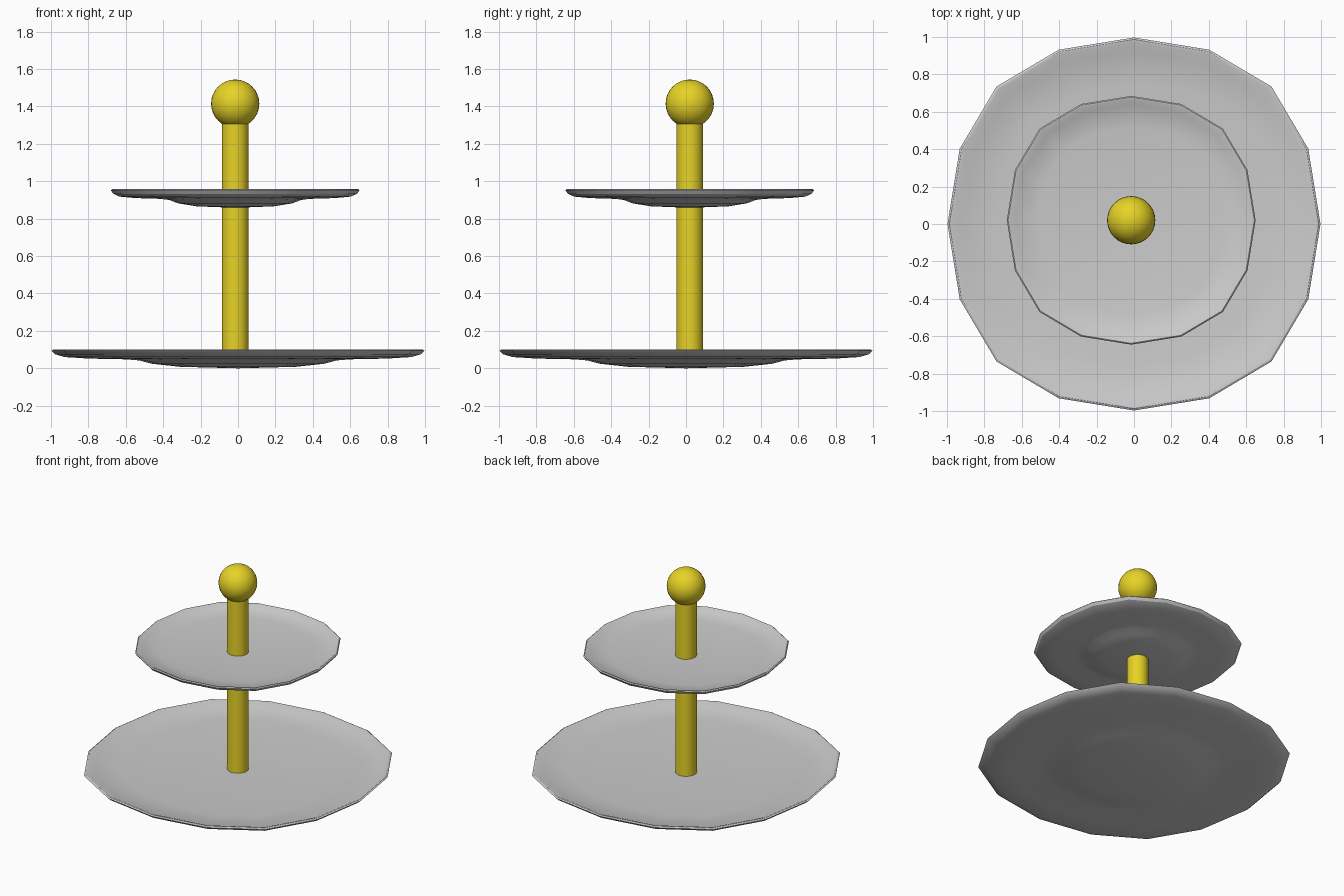
import bpy, bmesh
from math import pi, cos, sin, radians

if "Cube" in bpy.data.objects:
    bpy.data.objects.remove(bpy.data.objects["Cube"])

CX, CY = -0.015, 0.02  # axis of the stem and upper tier

gold = bpy.data.materials.new("gold")
gold.diffuse_color = (0.8, 0.65, 0.02, 1)
gold.use_nodes = True
gold.node_tree.nodes["Principled BSDF"].inputs["Base Color"].default_value = gold.diffuse_color


def finish(name, bm, mat=None, angle=30):
    bmesh.ops.recalc_face_normals(bm, faces=bm.faces)
    me = bpy.data.meshes.new(name)
    bm.to_mesh(me)
    bm.free()
    ob = bpy.data.objects.new(name, me)
    bpy.context.collection.objects.link(ob)
    if mat:
        me.materials.append(mat)
    bpy.ops.object.select_all(action='DESELECT')
    ob.select_set(True)
    bpy.context.view_layer.objects.active = ob
    bpy.ops.object.shade_smooth_by_angle(angle=radians(angle))
    return ob


# Quarter outline of the slightly squarish 16-sided plate
QUARTER = [(0.997, 0), (0.932, 0.402), (0.735, 0.735), (0.402, 0.932)]
OUTLINE = [(x * cos(q * pi / 2) - y * sin(q * pi / 2),
            x * sin(q * pi / 2) + y * cos(q * pi / 2))
           for q in range(4) for x, y in QUARTER]

# Plate section: underside centre, foot, rim, dished top
PROFILE = [(0.31, 0.008), (0.46, 0.024), (0.53, 0.042), (0.60, 0.048),
           (0.80, 0.052), (0.93, 0.060), (0.98, 0.075), (1.0, 0.094),
           (0.99, 0.10), (0.975, 0.099), (0.93, 0.080), (0.75, 0.068),
           (0.50, 0.058), (0.25, 0.052)]


def plate(name, scale, cx, cy, z0):
    bm = bmesh.new()
    rings = [[bm.verts.new((cx + x * r * scale, cy + y * r * scale, z0 + z))
              for x, y in OUTLINE] for r, z in PROFILE]
    n = len(OUTLINE)
    for a, b in zip(rings, rings[1:]):
        for i in range(n):
            j = (i + 1) % n
            bm.faces.new((a[i], a[j], b[j], b[i]))
    # Close the middle with fans
    for ring, z in ((rings[0], 0.0), (rings[-1], 0.05)):
        c = bm.verts.new((cx, cy, z0 + z))
        for i in range(n):
            bm.faces.new((c, ring[i], ring[(i + 1) % n]))
    return finish(name, bm)


plate("lower_plate", 1.0, 0, 0, 0)
plate("upper_plate", 0.667, CX, CY, 0.858)

# Central stem
bm = bmesh.new()
bmesh.ops.create_cone(bm, cap_ends=True, segments=32, radius1=0.071,
                      radius2=0.071, depth=1.29)
bmesh.ops.translate(bm, verts=bm.verts, vec=(CX, CY, 0.675))
finish("stem", bm, gold)

# Ball knob
bm = bmesh.new()
bmesh.ops.create_uvsphere(bm, u_segments=32, v_segments=16, radius=0.129)
bmesh.ops.translate(bm, verts=bm.verts, vec=(CX, CY, 1.415))
finish("knob", bm, gold)
